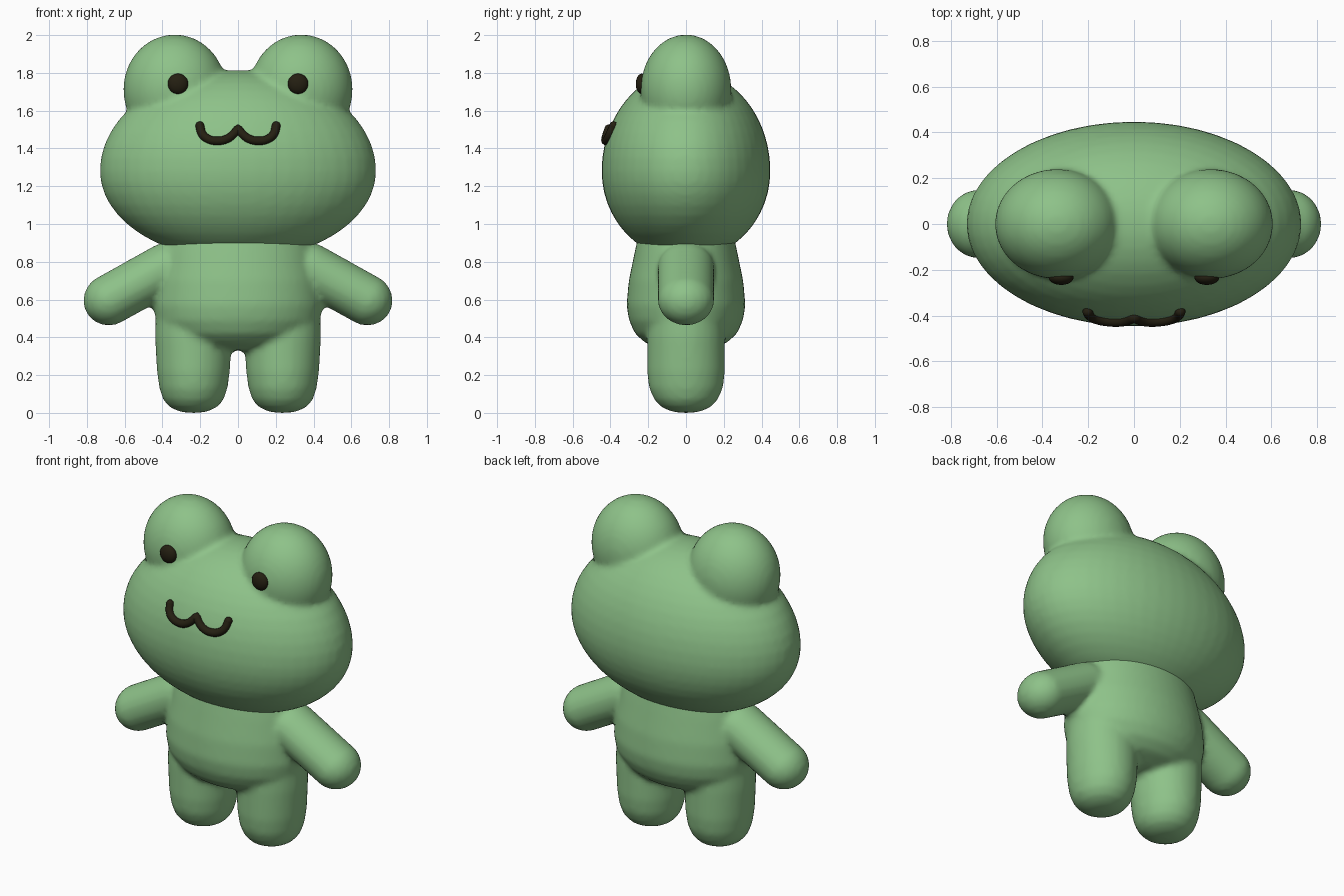
import bpy, bmesh
from math import sin, cos, pi, sqrt
from mathutils import Matrix, Vector

if "Cube" in bpy.data.objects:
    bpy.data.objects.remove(bpy.data.objects["Cube"], do_unlink=True)


def material(name, colour, rough):
    m = bpy.data.materials.new(name)
    m.use_nodes = True
    m.diffuse_color = colour
    m.roughness = rough
    shader = m.node_tree.nodes["Principled BSDF"]
    shader.inputs["Base Color"].default_value = colour
    shader.inputs["Roughness"].default_value = rough
    return m


green = material("soft green", (0.27, 0.54, 0.25, 1), 0.6)
dark = material("dark brown", (0.018, 0.014, 0.006, 1), 0.6)


def loft(bm, profile, matrix, segments=48):
    """Closed skin through oval rings given as (height, x radius, y radius)."""
    rings = []
    for z, rx, ry in profile:
        if rx < 1e-4:
            rings.append([bm.verts.new(matrix @ Vector((0, 0, z)))])
        else:
            rings.append([bm.verts.new(matrix @ Vector((rx * cos(a), ry * sin(a), z)))
                          for a in (2 * pi * i / segments for i in range(segments))])
    for low, high in zip(rings, rings[1:]):
        for i in range(segments):
            j = (i + 1) % segments
            if len(low) == 1:
                bm.faces.new((low[0], high[j], high[i]))
            elif len(high) == 1:
                bm.faces.new((low[i], low[j], high[0]))
            else:
                bm.faces.new((low[i], low[j], high[j], high[i]))


def egg(rx, ry, down, up, straight=0.0, steps=24):
    """Profile of an egg, or of a capsule when a straight length is given."""
    rows = []
    for i in range(steps + 1):
        a = pi * i / steps
        r = 0 if i in (0, steps) else sin(a)
        z = -cos(a) * (down if 2 * i <= steps else up)
        rows.append((z + (straight if 2 * i > steps else 0), rx * r, ry * r))
    return rows


def finish(name, bm, mat, fuse=False):
    bmesh.ops.recalc_face_normals(bm, faces=bm.faces)
    mesh = bpy.data.meshes.new(name)
    bm.to_mesh(mesh)
    bm.free()
    mesh.materials.append(mat)
    mesh.shade_smooth()
    ob = bpy.data.objects.new(name, mesh)
    bpy.context.collection.objects.link(ob)
    if fuse:
        # Melt the overlapping shapes into one soft skin
        skin = ob.modifiers.new("fuse", 'REMESH')
        skin.mode = 'VOXEL'
        skin.voxel_size = 0.018
        skin.use_smooth_shade = True
        soft = ob.modifiers.new("soften", 'SMOOTH')
        soft.factor = 0.5
        soft.iterations = 5
    return ob


HEAD_Z, HEAD_X, HEAD_Y, HEAD_UP = 1.28, 0.732, 0.447, 0.535

# Head with two eye bulges
bm = bmesh.new()
loft(bm, egg(HEAD_X, HEAD_Y, 0.47, HEAD_UP), Matrix.Translation((0, 0, HEAD_Z)))
for side in (-1, 1):
    loft(bm, egg(0.272, 0.24, 0.3, 0.29),
         Matrix.Translation((side * 0.335, 0, 1.713)))
finish("head", bm, green, fuse=True)

# Torso, legs and arms
torso = [(0.33, 0, 0), (0.335, 0.2, 0.12), (0.37, 0.32, 0.215), (0.42, 0.39, 0.27),
         (0.49, 0.435, 0.302), (0.57, 0.448, 0.315), (0.7, 0.438, 0.303),
         (0.85, 0.405, 0.272), (1.0, 0.36, 0.24), (1.02, 0, 0)]
leg = [(-0.001, 0, 0), (0.005, 0.07, 0.07), (0.03, 0.125, 0.13), (0.07, 0.16, 0.168),
       (0.13, 0.18, 0.195), (0.22, 0.193, 0.206), (0.4, 0.203, 0.206),
       (0.55, 0.2, 0.2), (0.6, 0, 0)]
bm = bmesh.new()
loft(bm, torso, Matrix())
for side in (-1, 1):
    loft(bm, leg, Matrix.Translation((side * 0.236, 0, 0)))
    shoulder = Vector((side * 0.38, 0, 0.765))
    reach = Vector((side * 0.678, 0, 0.6)) - shoulder
    turn = Matrix.Rotation(side * Vector((0, 0, 1)).angle(reach), 4, 'Y')
    loft(bm, egg(0.135, 0.15, 0.135, 0.142, reach.length),
         Matrix.Translation(shoulder) @ turn)
finish("body", bm, green, fuse=True)

# Pupils
for side, word in ((-1, "right"), (1, "left")):
    bm = bmesh.new()
    loft(bm, egg(0.054, 0.032, 0.054, 0.054),
         Matrix.Translation((side * 0.318, -0.234, 1.742)), 24)
    finish(word + "_pupil", bm, dark)

# Mouth: a double curl lying on the face
half = [(0, 1.505), (0.025, 1.475), (0.06, 1.45), (0.11, 1.44),
        (0.16, 1.451), (0.19, 1.478), (0.202, 1.52)]
path = [(-x, z) for x, z in reversed(half[1:])] + half
curve = bpy.data.curves.new("mouth", 'CURVE')
curve.dimensions = '3D'
curve.bevel_depth = 0.023
curve.bevel_resolution = 3
curve.resolution_u = 6
curve.use_fill_caps = True
line = curve.splines.new('BEZIER')
line.bezier_points.add(len(path) - 1)
tips = []
for point, (x, z) in zip(line.bezier_points, path):
    y = -HEAD_Y * sqrt(1 - (x / HEAD_X) ** 2 - ((z - HEAD_Z) / HEAD_UP) ** 2)
    point.co = (x, y - 0.003, z)
    point.handle_left_type = point.handle_right_type = 'VECTOR' if x == 0 else 'AUTO'
    tips.append(point.co.copy())
curve.materials.append(dark)
mouth = bpy.data.objects.new("mouth", curve)
bpy.context.collection.objects.link(mouth)

# Rounded mouth corners
for tip, word in ((tips[0], "right"), (tips[-1], "left")):
    bm = bmesh.new()
    loft(bm, egg(0.023, 0.023, 0.023, 0.023, steps=12), Matrix.Translation(tip), 16)
    finish(word + "_mouth_corner", bm, dark)
